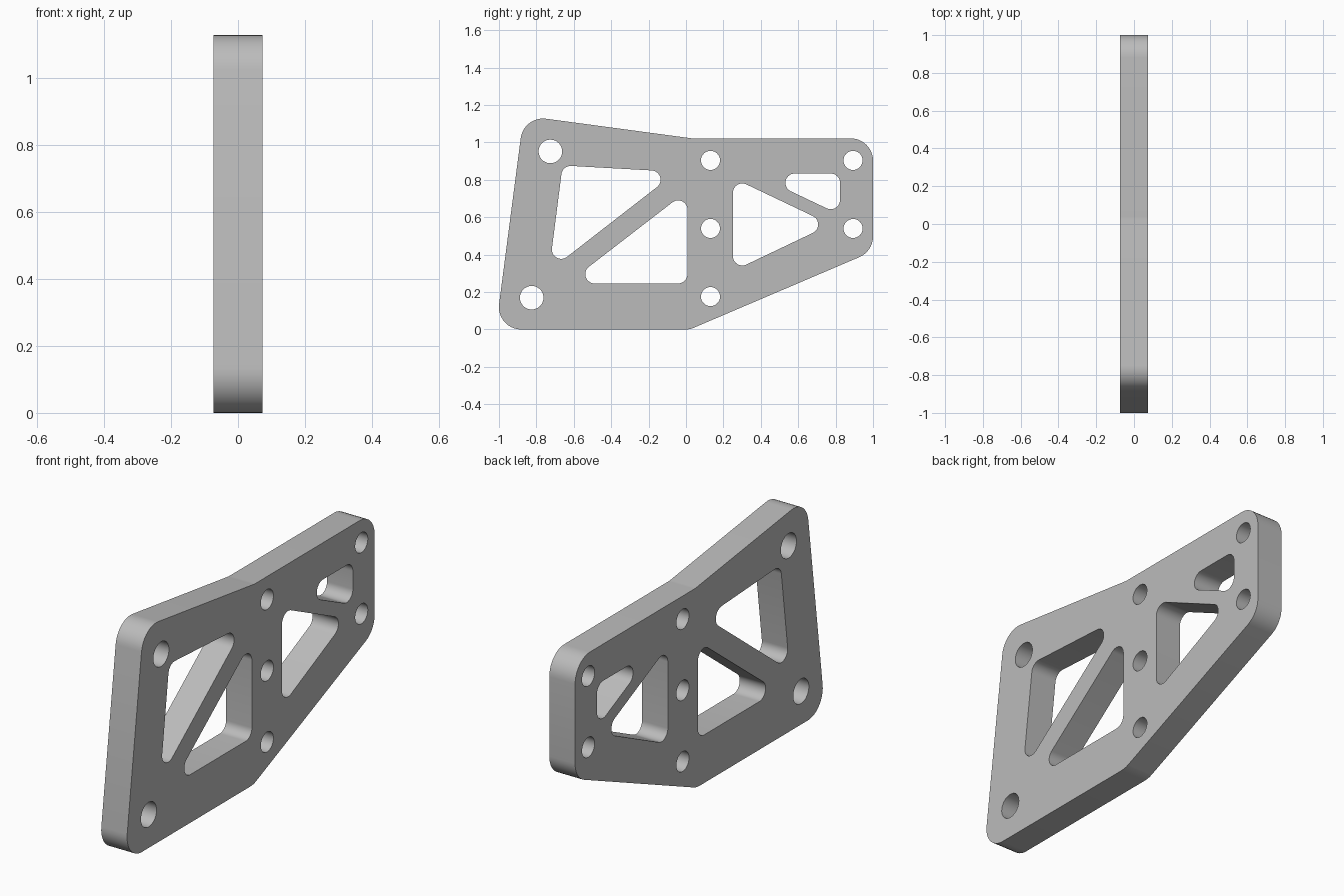
import bpy, bmesh, math
from mathutils import Vector

if "Cube" in bpy.data.objects:
    bpy.data.objects.remove(bpy.data.objects["Cube"])

HALF = 0.073  # half the plate thickness


def rounded(points):
    """Closed (y, z) outline with each corner (y, z, radius) replaced by an arc."""
    out = []
    n = len(points)
    for i, (y, z, r) in enumerate(points):
        c = Vector((y, z))
        a = (Vector(points[i - 1][:2]) - c).normalized()
        b = (Vector(points[(i + 1) % n][:2]) - c).normalized()
        half = a.angle(b) / 2
        centre = c + (a + b).normalized() * (r / math.sin(half))
        start = c + a * (r / math.tan(half)) - centre
        end = c + b * (r / math.tan(half)) - centre
        sweep = math.pi - 2 * half
        if start.x * end.y - start.y * end.x < 0:
            sweep = -sweep
        steps = max(2, math.ceil(abs(sweep) / math.radians(9)))
        a0 = math.atan2(start.y, start.x)
        for k in range(steps + 1):
            t = a0 + sweep * k / steps
            out.append((centre.x + r * math.cos(t), centre.y + r * math.sin(t)))
    return out


def circle(y, z, r, n=40):
    return [(y + r * math.cos(2 * math.pi * k / n),
             z + r * math.sin(2 * math.pi * k / n)) for k in range(n)]


# Outer outline
loops = [rounded([(-1.017, 0, .12), (0.02, 0, .12), (1.0, .418, .12),
                  (1.0, 1.022, .12), (0.03, 1.022, .12), (-.868, 1.143, .12)])]

# Lightening pockets
R = 0.05
for pocket in (
    [(-.732, .314), (-.05, .843), (-.66, .877)],
    [(-.635, .246), (.008, .246), (.008, .742)],
    [(.251, .313), (.773, .5615), (.251, .81)],
    [(.36, .834), (.8235, .614), (.8235, .834)],
):
    loops.append(rounded([(y, z, R) for y, z in pocket]))

# Bolt holes: large pair at the front, small ones in two columns
for y, z in ((-.725, .952), (-.825, .17)):
    loops.append(circle(y, z, .063))
for y, z in ((.131, .904), (.131, .54), (.131, .176), (.893, .904), (.893, .54)):
    loops.append(circle(y, z, .051))

# Fill the outline around its holes, then extrude to thickness
bm = bmesh.new()
edges = []
for loop in loops:
    vs = [bm.verts.new((-HALF, y, z)) for y, z in loop]
    edges += [bm.edges.new((vs[i - 1], vs[i])) for i in range(len(vs))]
bmesh.ops.triangle_fill(bm, edges=edges, use_beauty=True, normal=(-1, 0, 0))
ext = bmesh.ops.extrude_face_region(bm, geom=bm.faces[:], use_keep_orig=True)
top = [g for g in ext["geom"] if isinstance(g, bmesh.types.BMVert)]
bmesh.ops.translate(bm, verts=top, vec=(2 * HALF, 0, 0))
bmesh.ops.recalc_face_normals(bm, faces=bm.faces[:])

mesh = bpy.data.meshes.new("bracket_plate")
bm.to_mesh(mesh)
bm.free()
plate = bpy.data.objects.new("bracket_plate", mesh)
bpy.context.collection.objects.link(plate)

grey = bpy.data.materials.new("plain grey")
grey.diffuse_color = (0.5, 0.5, 0.5, 1)
grey.use_nodes = True
grey.node_tree.nodes["Principled BSDF"].inputs["Base Color"].default_value = grey.diffuse_color
mesh.materials.append(grey)

# Smooth rounded walls, crisp face edges
bpy.context.view_layer.objects.active = plate
plate.select_set(True)
bpy.ops.object.shade_smooth_by_angle(angle=math.radians(30))
